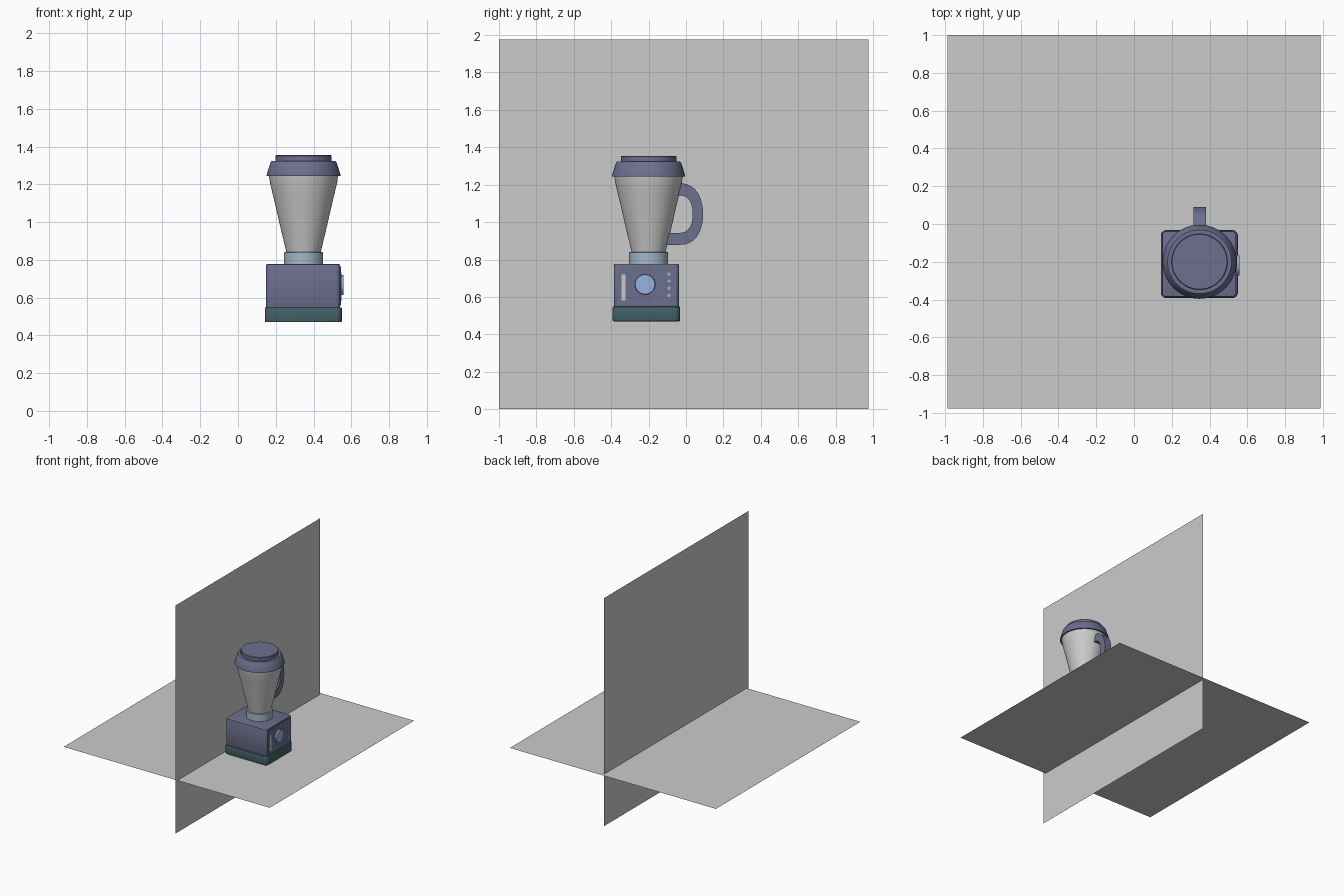
import bpy, bmesh, math
from mathutils import Matrix

if "Cube" in bpy.data.objects:
    bpy.data.objects.remove(bpy.data.objects["Cube"])

CX, CY = 0.347, -0.2


def material(name, rgb):
    m = bpy.data.materials.new(name)
    m.diffuse_color = (*rgb, 1)
    m.use_nodes = True
    m.node_tree.nodes["Principled BSDF"].inputs["Base Color"].default_value = m.diffuse_color
    return m


SLATE = material("slate", (0.15, 0.16, 0.27))
TEAL = material("teal", (0.055, 0.12, 0.135))
PALE = material("pale_blue", (0.37, 0.48, 0.58))
SKY = material("sky_blue", (0.30, 0.46, 0.75))


def finish(name, bm, mat=None, smooth=True):
    bmesh.ops.recalc_face_normals(bm, faces=bm.faces)
    me = bpy.data.meshes.new(name)
    bm.to_mesh(me)
    bm.free()
    ob = bpy.data.objects.new(name, me)
    bpy.context.collection.objects.link(ob)
    if mat:
        me.materials.append(mat)
    if smooth:
        bpy.ops.object.select_all(action='DESELECT')
        ob.select_set(True)
        bpy.context.view_layer.objects.active = ob
        bpy.ops.object.shade_smooth_by_angle(angle=math.radians(35))
    return ob


def box(name, lo, hi, mat=None, corner=0.0, edge=0.0):
    """Box with rounded vertical corners and a small bevel on the other edges."""
    bm = bmesh.new()
    bmesh.ops.create_cube(bm, size=1)
    for v in bm.verts:
        v.co = [l + (c + 0.5) * (h - l) for l, h, c in zip(lo, hi, v.co)]
    if corner:
        vert = [e for e in bm.edges if abs(e.verts[0].co.z - e.verts[1].co.z) > 1e-4]
        bmesh.ops.bevel(bm, geom=vert, offset=corner, segments=5, profile=0.5, affect='EDGES')
    if edge:
        rim = [e for e in bm.edges if abs(e.verts[0].co.z - e.verts[1].co.z) < 1e-4]
        bmesh.ops.bevel(bm, geom=rim, offset=edge, segments=2, profile=0.5, affect='EDGES')
    return finish(name, bm, mat)


def lathe(name, profile, mat=None, n=64):
    """Revolve (radius, z) points round the jug axis and cap both ends."""
    bm = bmesh.new()
    rings = [[bm.verts.new((CX + r * math.cos(2 * math.pi * i / n),
                            CY + r * math.sin(2 * math.pi * i / n), z))
              for i in range(n)] for r, z in profile]
    for a, b in zip(rings, rings[1:]):
        for i in range(n):
            j = (i + 1) % n
            bm.faces.new((a[i], a[j], b[j], b[i]))
    bm.faces.new(rings[0])
    bm.faces.new(rings[-1])
    return finish(name, bm, mat)


def disc(name, y, z, r, x0, x1, mat, r_tip=None, n=40):
    """Round control facing +x."""
    bm = bmesh.new()
    bmesh.ops.create_cone(bm, cap_ends=True, segments=n, radius1=r, radius2=r_tip or r,
                          depth=x1 - x0,
                          matrix=Matrix.Translation(((x0 + x1) / 2, y, z))
                          @ Matrix.Rotation(math.pi / 2, 4, 'Y'))
    return finish(name, bm, mat)


def sheet(name, corners):
    bm = bmesh.new()
    bm.faces.new([bm.verts.new(c) for c in corners])
    return finish(name, bm, smooth=False)


# Floor and wall sheets
sheet("floor_sheet", [(-.988, -.976, .45), (.988, -.976, .45), (.988, 1, .45), (-.988, 1, .45)])
sheet("wall_sheet", [(.102, -1, 0), (.102, .976, 0), (.102, .976, 1.976), (.102, -1, 1.976)])

# Motor base and housing
box("base", (.142, -.392, .47), (.55, -.032, .549), TEAL, .03, .006)
box("housing", (.148, -.386, .545), (.541, -.038, .777), SLATE, .022, .006)

# Control panel: raised plate, dial, slider, indicator dots
box("control_panel", (.53, -.366, .558), (.546, -.053, .766), SLATE)
disc("dial", -.219, .667, .056, .54, .559, SKY, .052)
box("slider", (.54, -.344, .582), (.549, -.324, .72))
for i in range(4):
    disc(f"indicator_{i + 1}", -.091, .609 + i * .038, .009, .54, .549, SKY, n=16)

# Collar, jug and lid
lathe("collar", [(.104, .77), (.104, .838), (.101, .841), (.085, .841)], PALE)
lathe("jug", [(.090, .835), (.093, .85), (.110, .92), (.129, 1.0), (.147, 1.08),
              (.164, 1.15), (.178, 1.21), (.184, 1.25)])
lathe("lid", [(.180, 1.243), (.196, 1.243), (.194, 1.256), (.174, 1.318), (.169, 1.323), (.14, 1.323)], SLATE)
lathe("lid_cap", [(.148, 1.315), (.148, 1.351), (.145, 1.354)], SLATE)

# Handle: D-shaped strip of rectangular section
YC, ZC, HALF = -.03, 1.043, .033


def handle_side(ay, az, steps=20):
    pts = [(-.045, ZC + az)]
    for i in range(steps + 1):
        t = math.pi / 2 - math.pi * i / steps
        k = 0.9  # slightly squared ellipse
        c, s = math.cos(t), math.sin(t)
        pts.append((YC + ay * max(c, 0) ** k, ZC + az * math.copysign(abs(s) ** k, s)))
    return pts + [(-.115, ZC - az)]


bm = bmesh.new()
sections = []
for (yo, zo), (yi, zi) in zip(handle_side(.121, .164), handle_side(.066, .1)):
    sections.append([bm.verts.new(p) for p in (
        (CX - HALF, yo, zo), (CX + HALF, yo, zo), (CX + HALF, yi, zi), (CX - HALF, yi, zi))])
for a, b in zip(sections, sections[1:]):
    for i in range(4):
        j = (i + 1) % 4
        bm.faces.new((a[i], a[j], b[j], b[i]))
bm.faces.new(sections[0])
bm.faces.new(sections[-1])
finish("handle", bm, SLATE)
